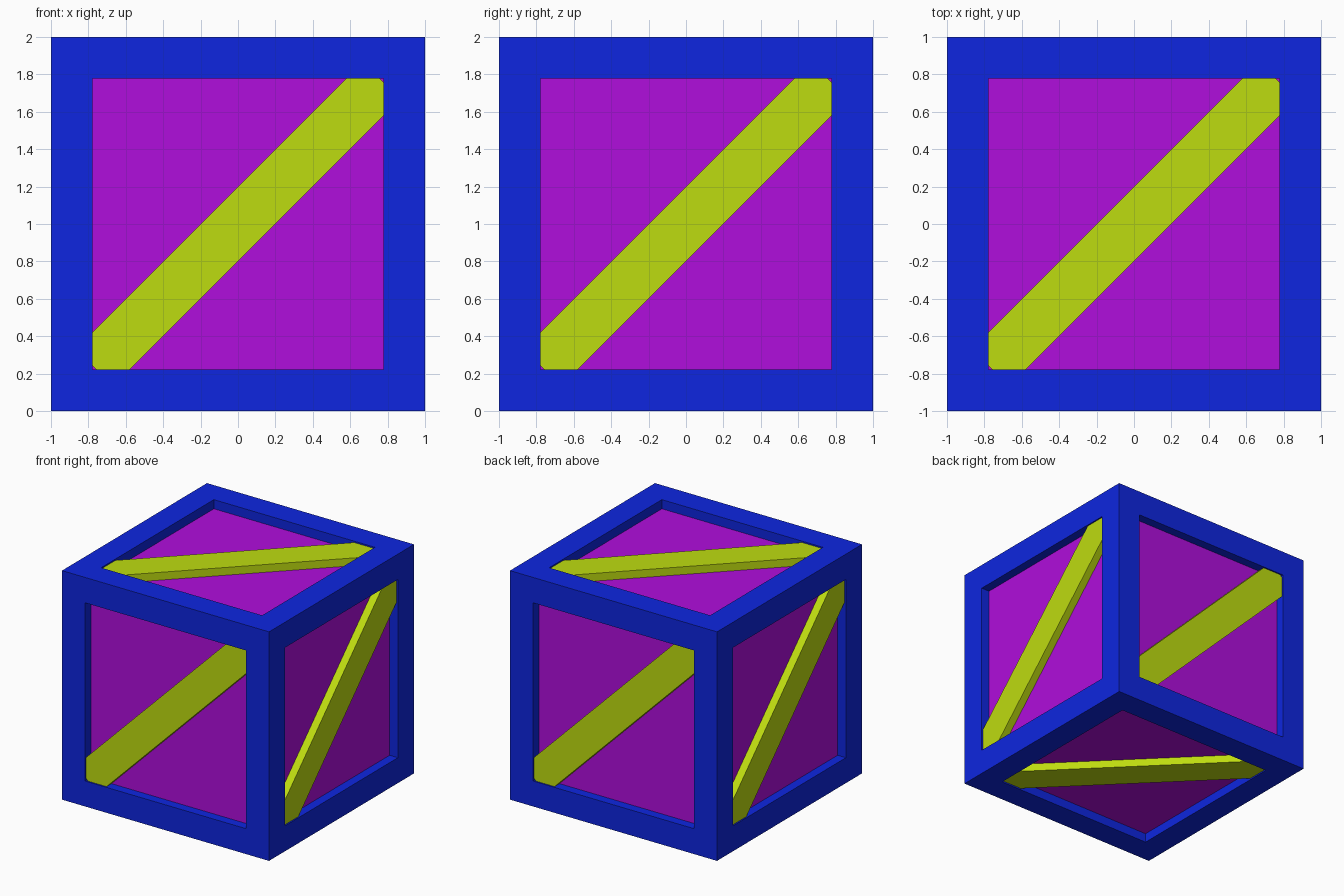
import bpy
import bmesh
from math import pi
from mathutils import Matrix

cube = bpy.data.objects.get("Cube")
if cube:
    bpy.data.objects.remove(cube, do_unlink=True)

RAIL = 0.222      # width of the frame rails
RECESS = 0.08     # depth of the panels below the frame
BRACE_DROP = 0.012  # depth of the brace fronts below the frame


def material(name, rgb):
    mat = bpy.data.materials.new(name)
    mat.use_nodes = True
    mat.diffuse_color = (*rgb, 1)
    mat.node_tree.nodes["Principled BSDF"].inputs["Base Color"].default_value = (*rgb, 1)
    return mat


def make_object(name, bm, mat, matrix=Matrix()):
    bmesh.ops.recalc_face_normals(bm, faces=bm.faces)
    mesh = bpy.data.meshes.new(name)
    bm.to_mesh(mesh)
    bm.free()
    mesh.transform(Matrix.Translation((0, 0, 1)) @ matrix)
    mesh.materials.append(mat)
    obj = bpy.data.objects.new(name, mesh)
    bpy.context.collection.objects.link(obj)
    return obj


blue = material("blue", (0.0044, 0.0194, 0.745))
purple = material("purple", (0.434, 0.0044, 0.716))
lime = material("lime", (0.515, 0.716, 0.005))

# Frame: a cube with a square recess in every side, open where the panels sit
bm = bmesh.new()
bmesh.ops.create_cube(bm, size=2)
openings = list(bm.faces)
bmesh.ops.inset_individual(bm, faces=openings, thickness=RAIL, use_even_offset=True)
bmesh.ops.inset_individual(bm, faces=openings, thickness=0, depth=-RECESS)
bmesh.ops.delete(bm, geom=openings, context='FACES_ONLY')
make_object("frame", bm, blue)

# Panels: an inner box filling all six openings
bm = bmesh.new()
bmesh.ops.create_cube(bm, size=2 * (1 - RECESS))
make_object("panels", bm, purple)


def brace(name, matrix):
    """Diagonal board with clipped corners, its ends tucked into the rails."""
    a = 1 - RAIL + 0.01
    clip = 2 * (1 - RAIL) - 0.02 - a
    half = [(a, a - 0.2), (a, clip), (clip, a), (a - 0.2, a)]
    outline = half + [(-u, -v) for u, v in half]
    bm = bmesh.new()
    base = bm.faces.new([bm.verts.new((u, v, 1 - RECESS - 0.01)) for u, v in outline])
    top = bmesh.ops.extrude_face_region(bm, geom=[base])["geom"]
    for vert in (g for g in top if isinstance(g, bmesh.types.BMVert)):
        vert.co.z = 1 - BRACE_DROP
    make_object(name, bm, lime, matrix)


# Braces: one per side, each rising to the right when faced
brace("top_brace", Matrix())
brace("bottom_brace", Matrix.Rotation(pi, 4, 'X'))
for i, side in enumerate(("front", "right", "back", "left")):
    brace(side + "_brace", Matrix.Rotation(i * pi / 2, 4, 'Z') @ Matrix.Rotation(pi / 2, 4, 'X'))
